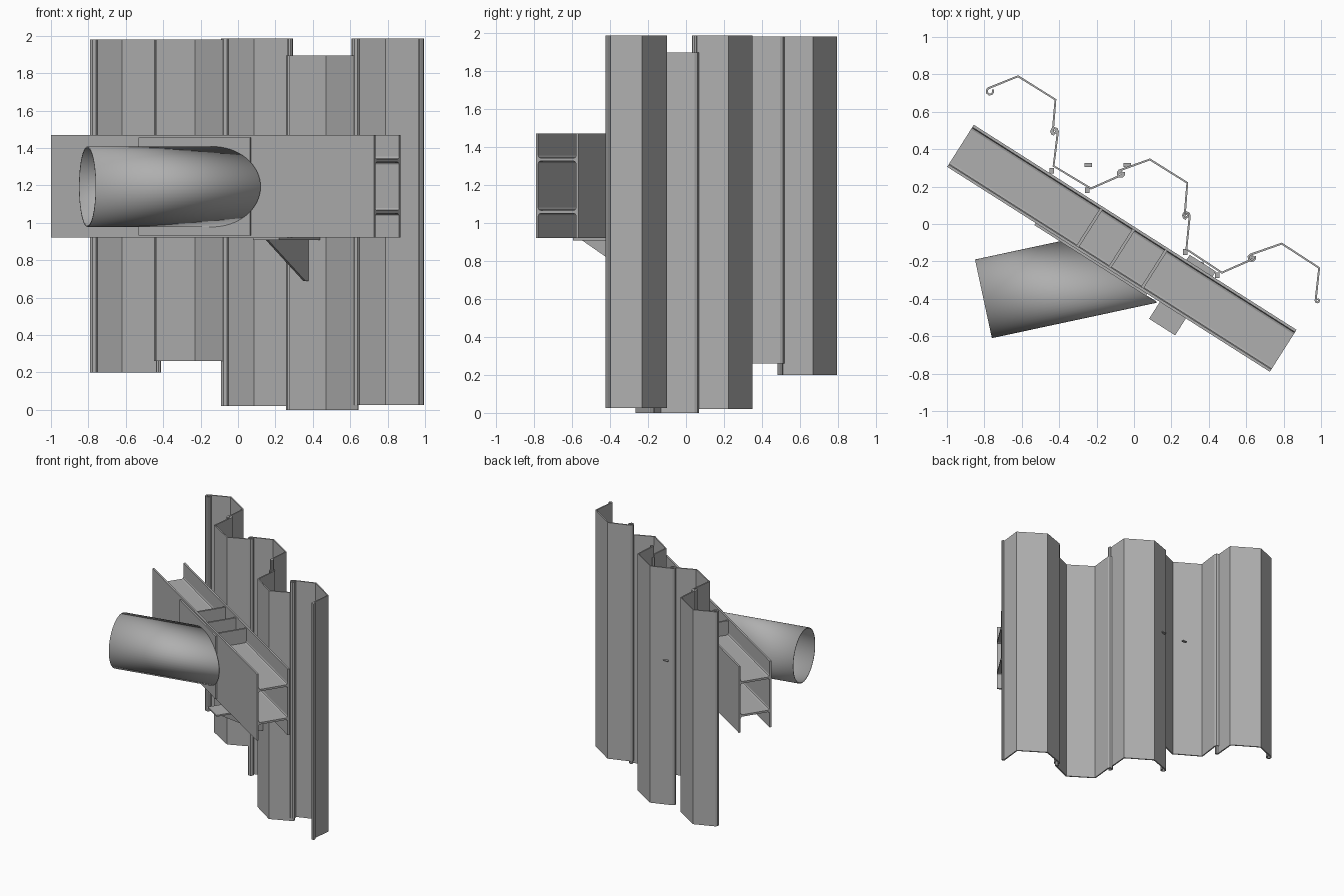
import bpy, bmesh
from math import sin, cos, atan2, radians
from mathutils import Vector, Matrix

if "Cube" in bpy.data.objects:
    bpy.data.objects.remove(bpy.data.objects["Cube"])

steel = bpy.data.materials.new("grey_steel")
GREY = (0.43, 0.43, 0.43, 1)
steel.diffuse_color = GREY
steel.use_nodes = True
steel.node_tree.nodes["Principled BSDF"].inputs["Base Color"].default_value = GREY

# Frame of the skewed beam: x along it, y towards the wall
BEAM = Matrix.Translation((-0.065, -0.13, 0)) @ Matrix.Rotation(atan2(-0.536, 0.844), 4, 'Z')
HALF = 1.022
DEPTH = 0.133
LOW, HIGH = 0.92, 1.47


def finish(name, bm, matrix=Matrix.Identity(4)):
    mesh = bpy.data.meshes.new(name)
    bm.to_mesh(mesh)
    bm.free()
    mesh.materials.append(steel)
    obj = bpy.data.objects.new(name, mesh)
    obj.matrix_world = matrix
    bpy.context.collection.objects.link(obj)
    return obj


def box(name, lo, hi, matrix=BEAM):
    lo, hi = Vector(lo), Vector(hi)
    bm = bmesh.new()
    bmesh.ops.create_cube(bm, size=1)
    bmesh.ops.scale(bm, vec=hi - lo, verts=bm.verts)
    bmesh.ops.translate(bm, vec=(lo + hi) / 2, verts=bm.verts)
    return finish(name, bm, matrix)


def prism(name, points, offset, matrix=BEAM):
    bm = bmesh.new()
    face = bm.faces.new([bm.verts.new(p) for p in points])
    grown = bmesh.ops.extrude_face_region(bm, geom=[face])
    moved = [v for v in grown["geom"] if isinstance(v, bmesh.types.BMVert)]
    bmesh.ops.translate(bm, vec=offset, verts=moved)
    bmesh.ops.recalc_face_normals(bm, faces=bm.faces)
    return finish(name, bm, matrix)


def curl(centre, neighbour, radius):
    """Interlock curl, listed from the sheet outwards."""
    d = (centre - neighbour).normalized()
    side = Vector((-d.y, d.x))
    return [centre + radius * (d * sin(radians(a)) - side * cos(radians(a)))
            for a in range(0, 271, 45)]


def sheet_pile(name, path, bottom, top):
    path = [Vector(p) for p in path]
    points = (curl(path[0], path[1], 0.018)[::-1] + path[1:-1]
              + curl(path[-1], path[-2], 0.009))
    bm = bmesh.new()
    lower = [bm.verts.new((p.x, p.y, bottom)) for p in points]
    upper = [bm.verts.new((p.x, p.y, top)) for p in points]
    for i in range(len(points) - 1):
        bm.faces.new((lower[i], lower[i + 1], upper[i + 1], upper[i]))
    obj = finish(name, bm)
    mod = obj.modifiers.new("thickness", 'SOLIDIFY')
    mod.thickness = 0.011
    mod.offset = 0


# Interlocking sheet piles
sheet_pile("sheet_pile_1", [(-0.77, 0.71), (-0.62, 0.79), (-0.42, 0.665), (-0.425, 0.495)], 0.2, 1.98)
sheet_pile("sheet_pile_2", [(-0.425, 0.495), (-0.43, 0.31), (-0.23, 0.19), (-0.07, 0.27)], 0.26, 1.98)
sheet_pile("sheet_pile_3", [(-0.07, 0.27), (0.085, 0.345), (0.285, 0.22), (0.28, 0.045)], 0.02, 1.985)
sheet_pile("sheet_pile_4", [(0.28, 0.045), (0.28, -0.135), (0.47, -0.26), (0.63, -0.18)], 0.0, 1.895)
sheet_pile("sheet_pile_5", [(0.63, -0.18), (0.79, -0.105), (0.99, -0.235), (0.98, -0.41)], 0.025, 1.985)

# Two stacked H beams
half_flange = (HIGH - LOW) / 4
quarter = [(DEPTH, half_flange), (DEPTH - 0.015, half_flange), (DEPTH - 0.015, 0.022),
           (DEPTH - 0.019, 0.012), (DEPTH - 0.029, 0.008)]
right_half = quarter[::-1] + [(y, -z) for y, z in quarter]
left_half = [(-y, -z) for y, z in right_half]
section = right_half + left_half
for label, centre in (("lower", LOW + half_flange), ("upper", HIGH - half_flange)):
    prism(label + "_beam", [(-HALF, y, centre + z) for y, z in section], (2 * HALF, 0, 0))

# Stiffener plates inside the beams
for i, x in enumerate((-0.205, 0, 0.205)):
    box(f"stiffener_{i + 1}", (x - 0.008, 0.005 - DEPTH, LOW + 0.008),
        (x + 0.008, DEPTH - 0.005, HIGH - 0.012))

# Plate carrying the strut
face_y = -DEPTH - 0.013
box("strut_plate", (-0.462, face_y, LOW + 0.012), (0.245, -DEPTH, HIGH - 0.015))

# Hollow strut, cut flush against the plate
RADIUS = 0.215
axis = Vector((0.978, 0.21, 0)).normalized()
start = Vector((-0.805, -0.4, 1.193))
turn = axis.to_track_quat('Z', 'Y').to_matrix().to_4x4()
bm = bmesh.new()
bmesh.ops.create_cone(bm, cap_ends=False, segments=64, radius1=RADIUS, radius2=RADIUS, depth=2)
bmesh.ops.translate(bm, vec=(0, 0, 1), verts=bm.verts)
bmesh.ops.transform(bm, matrix=Matrix.Translation(start) @ turn, verts=bm.verts)
bmesh.ops.bisect_plane(bm, geom=bm.verts[:] + bm.edges[:] + bm.faces[:],
                       plane_co=BEAM @ Vector((0, face_y, 0)),
                       plane_no=BEAM.to_3x3() @ Vector((0, 1, 0)), clear_outer=True)
strut = finish("strut_pipe", bm)
mod = strut.modifiers.new("wall", 'SOLIDIFY')
mod.thickness = 0.008
mod.offset = -1
bpy.ops.object.select_all(action='DESELECT')
bpy.context.view_layer.objects.active = strut
strut.select_set(True)
bpy.ops.object.shade_smooth_by_angle(angle=radians(35))

# Support bracket: seat plate and triangular gusset fixed to the wall
box("bracket_seat", (0.325, -0.24, LOW - 0.012), (0.49, 0.165, LOW))
prism("bracket_gusset", [(0.4, -0.235, LOW - 0.01), (0.4, 0.17, LOW - 0.01),
                         (0.4, 0.17, 0.69), (0.4, 0.14, 0.69)], (0.014, 0, 0))

# Small clips between beam and wall
for i, (x, y) in enumerate([(-0.44, 0.285), (-0.25, 0.18), (0.275, -0.15), (0.445, -0.275)]):
    box(f"wall_clip_{i + 1}", (x - 0.012, y - 0.015, 1.325), (x + 0.012, y + 0.015, 1.35),
        Matrix.Identity(4))

# Small loose tabs
for i, (x, y) in enumerate([(-0.245, 0.315), (-0.035, 0.315), (-0.14, -0.135)]):
    box(f"small_tab_{i + 1}", (x - 0.02, y - 0.01, 1.215), (x + 0.02, y + 0.01, 1.223),
        Matrix.Identity(4))
